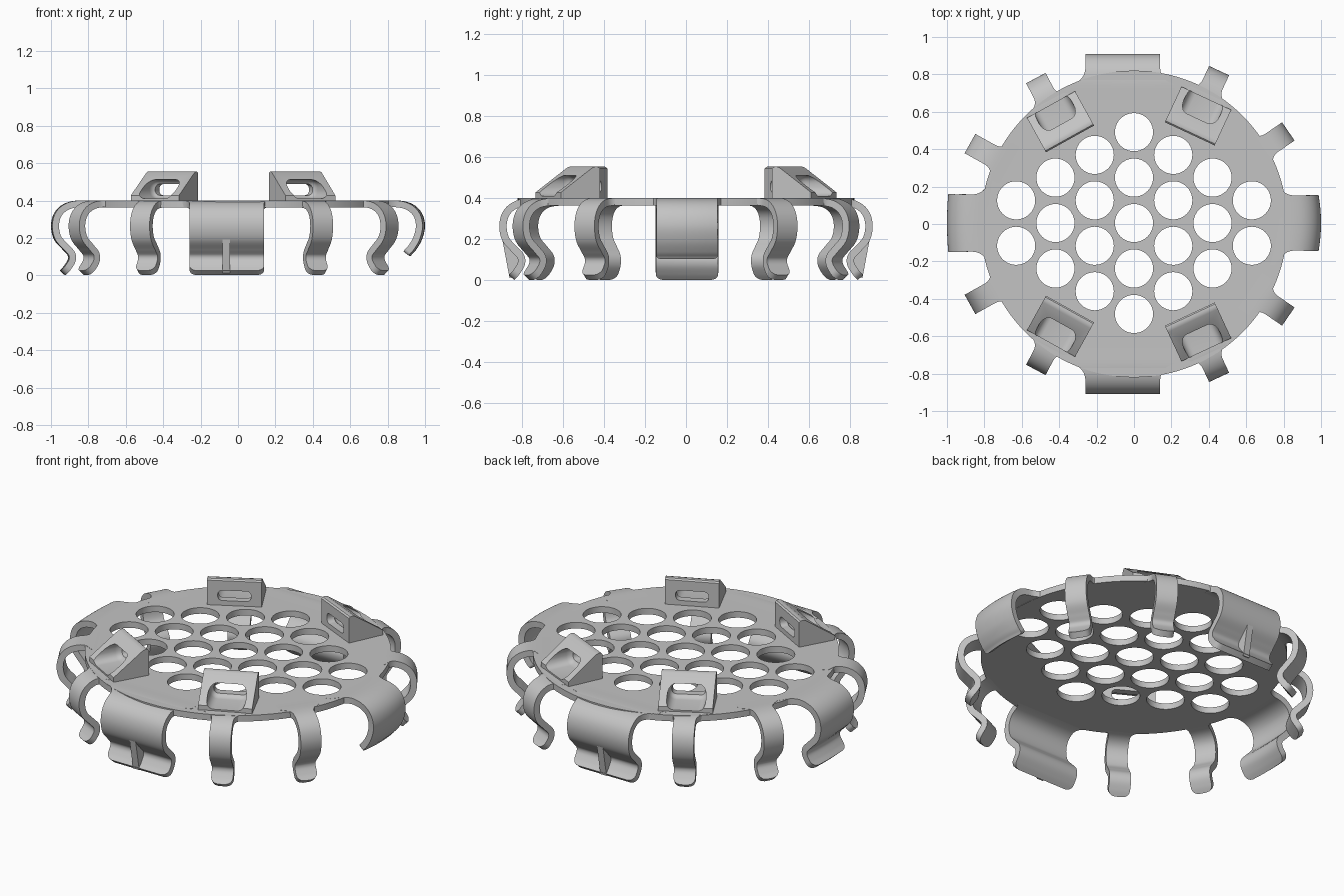
import bpy, bmesh
from math import sin, cos, pi, radians, sqrt, hypot
from mathutils import Vector
from mathutils.geometry import interpolate_bezier

if "Cube" in bpy.data.objects:
    bpy.data.objects.remove(bpy.data.objects["Cube"])

grey = bpy.data.materials.new("light_grey")
grey.use_nodes = True
grey.diffuse_color = (0.55, 0.55, 0.55, 1)
grey.node_tree.nodes["Principled BSDF"].inputs["Base Color"].default_value = (0.55, 0.55, 0.55, 1)

THICK = 0.036
TOP = 0.4
MID = TOP - THICK / 2
PLATE_R = 0.82


def add(name, data, loc=(0, 0, 0), angle=0):
    ob = bpy.data.objects.new(name, data)
    bpy.context.collection.objects.link(ob)
    ob.location = loc
    ob.rotation_euler.z = radians(angle)
    return ob


def finish(ob):
    """Apply modifiers, then colour and shade the part."""
    bpy.ops.object.select_all(action='DESELECT')
    ob.select_set(True)
    bpy.context.view_layer.objects.active = ob
    bpy.ops.object.convert(target='MESH')
    ob = bpy.context.view_layer.objects.active
    ob.data.materials.clear()
    ob.data.materials.append(grey)
    bpy.ops.object.shade_smooth_by_angle(angle=radians(35))
    return ob


def prism(name, section, y0, y1):
    """Extrude an (x, z) section along y."""
    bm = bmesh.new()
    face = bm.faces.new([bm.verts.new((x, y0, z)) for x, z in section])
    new = bmesh.ops.extrude_face_region(bm, geom=[face])["geom"]
    verts = [v for v in new if isinstance(v, bmesh.types.BMVert)]
    bmesh.ops.translate(bm, verts=verts, vec=(0, y1 - y0, 0))
    bmesh.ops.recalc_face_normals(bm, faces=bm.faces)
    me = bpy.data.meshes.new(name)
    bm.to_mesh(me)
    bm.free()
    return me


# Perforated plate: filled outline with a hexagonal field of holes
plate = bpy.data.curves.new("plate", 'CURVE')
plate.dimensions = '2D'
plate.fill_mode = 'BOTH'
plate.extrude = THICK / 2


def ring(cx, cy, r, n):
    sp = plate.splines.new('POLY')
    sp.points.add(n - 1)
    for i, p in enumerate(sp.points):
        a = 2 * pi * i / n
        p.co = (cx + r * cos(a), cy + r * sin(a), 0, 1)
    sp.use_cyclic_u = True


ring(0, 0, PLATE_R, 128)
PITCH = 0.243
for col in range(-3, 4):
    count = 5 - abs(col)
    for k in range(count):
        ring(col * 0.21, (k - (count - 1) / 2) * PITCH + 0.005, 0.102, 40)
finish(add("plate", plate, (0, 0, MID)))

# Clip profile: (offset from outermost point, height)
LONG = [(-0.25, MID), (-0.14, MID), (-0.075, 0.365), (-0.033, 0.325), (-0.018, 0.265),
        (-0.032, 0.2), (-0.075, 0.15), (-0.105, 0.115), (-0.107, 0.08),
        (-0.085, 0.042), (-0.06, 0.013)]
SHORT = LONG[:6] + [(-0.06, 0.15), (-0.08, 0.128), (-0.09, 0.115)]


def smooth_path(pts):
    p = [Vector((x, 0, z)) for x, z in pts]
    out = [p[0]]
    for i in range(len(p) - 1):
        a, b = p[i], p[i + 1]
        ta = (b - p[i - 1]) / 6 if i else (b - a) / 3
        tb = (p[i + 2] - a) / 6 if i + 2 < len(p) else (b - a) / 3
        out += interpolate_bezier(a, a + ta, b - tb, b, 9)[1:]
    return out


def clip(name, tip, angle, half, fillet, root, profile=LONG, corner=0.04, bend=0.0):
    """Bent strip with filleted root and rounded end corners."""
    path = smooth_path(profile)
    left = [0.0]
    for a, b in zip(path[::-1], path[-2::-1]):
        left.append(left[-1] + (a - b).length)
    left.reverse()
    bm = bmesh.new()
    rows = []
    cols = 8 if bend else 2
    for i, (p, d) in enumerate(zip(path, left)):
        w = half
        if p.z > 0.27:
            t = min(max((root + fillet - p.x) / fillet, 0), 1)
            w += fillet * (1 - sqrt(1 - t * t))
        if d < corner:
            w -= corner - sqrt(corner ** 2 - (corner - d) ** 2)
        ys = [w * (2 * j / cols - 1) for j in range(cols + 1)]
        rows.append([bm.verts.new((p.x - bend * y * y, y, p.z)) for y in ys])
    for r, s in zip(rows, rows[1:]):
        for j in range(cols):
            bm.faces.new((r[j], r[j + 1], s[j + 1], s[j]))
    me = bpy.data.meshes.new(name)
    bm.to_mesh(me)
    bm.free()
    ob = add(name, me, (tip[0], tip[1], 0), angle)
    mod = ob.modifiers.new("thickness", 'SOLIDIFY')
    mod.thickness = THICK
    mod.offset = 0
    finish(ob)


# Wide side clips, one full length and one short
clip("right_wide_clip", (-1, 0.005), 180, 0.153, 0.08, -0.21, bend=0.3)
clip("left_wide_clip", (1, 0.005), 0, 0.147, 0.08, -0.21, SHORT, corner=0.02, bend=0.6)

# Hollow wedge bracket, built once
WEDGE = [(0, 0.385), (0, 0.545), (0.008, 0.553), (0.022, 0.555), (0.038, 0.55),
         (0.21, 0.428), (0.21, 0.385)]
HALF_W = 0.147
bracket_mesh = prism("bracket", WEDGE, -HALF_W, HALF_W)
bracket = add("bracket", bracket_mesh)


def cutter(x0, x1, z0, z1, half):
    ob = add("bracket_cutter", prism("cutter", [(x0, z0), (x1, z0), (x1, z1), (x0, z1)], -half, half))
    ob.hide_render = True
    bev = ob.modifiers.new("round", 'BEVEL')
    bev.width = (z1 - z0) * 0.42
    bev.segments = 5
    cut = bracket.modifiers.new("cut", 'BOOLEAN')
    cut.object = ob
    cut.solver = 'EXACT'
    return ob


cutters = [cutter(-0.1, 0.3, 0.428, 0.488, 0.09), cutter(0.035, 0.3, 0.41, 0.512, 0.105)]
bracket = finish(bracket)
for c in cutters:
    bpy.data.objects.remove(c)

# Everything repeated on the front (-1) and back (+1)
NARROW = [("left_inner", (0.455, 0.82), 65), ("right_inner", (-0.525, 0.78), 118),
          ("left_outer", (0.825, 0.495), 34.5), ("right_outer", (-0.877, 0.43), 151)]
BRACKETS = [("left", (0.298, 0.482), 65), ("right", (-0.342, 0.455), 119)]
RIB = [(-0.01, 0.225), (-0.09, 0.16), (-0.112, 0.1), (-0.085, 0.025), (-0.05, 0.012)]
for side, s in (("front", -1), ("back", 1)):
    clip(side + "_wide_clip", (-0.06, s * 0.91), s * 90, 0.2, 0.08, -0.16)
    finish(add(side + "_rib", prism("rib", RIB, -0.02, 0.02), (-0.063, s * 0.91, 0), s * 90))
    for name, (x, y), a in NARROW:
        clip(f"{side}_{name}_clip", (x, s * y), s * a, 0.059, 0.055,
             PLATE_R - 0.025 - hypot(x, y))
    for name, (x, y), a in BRACKETS:
        add(f"{side}_{name}_bracket", bracket.data, (x, s * y, 0), s * a)
bpy.data.objects.remove(bracket)
